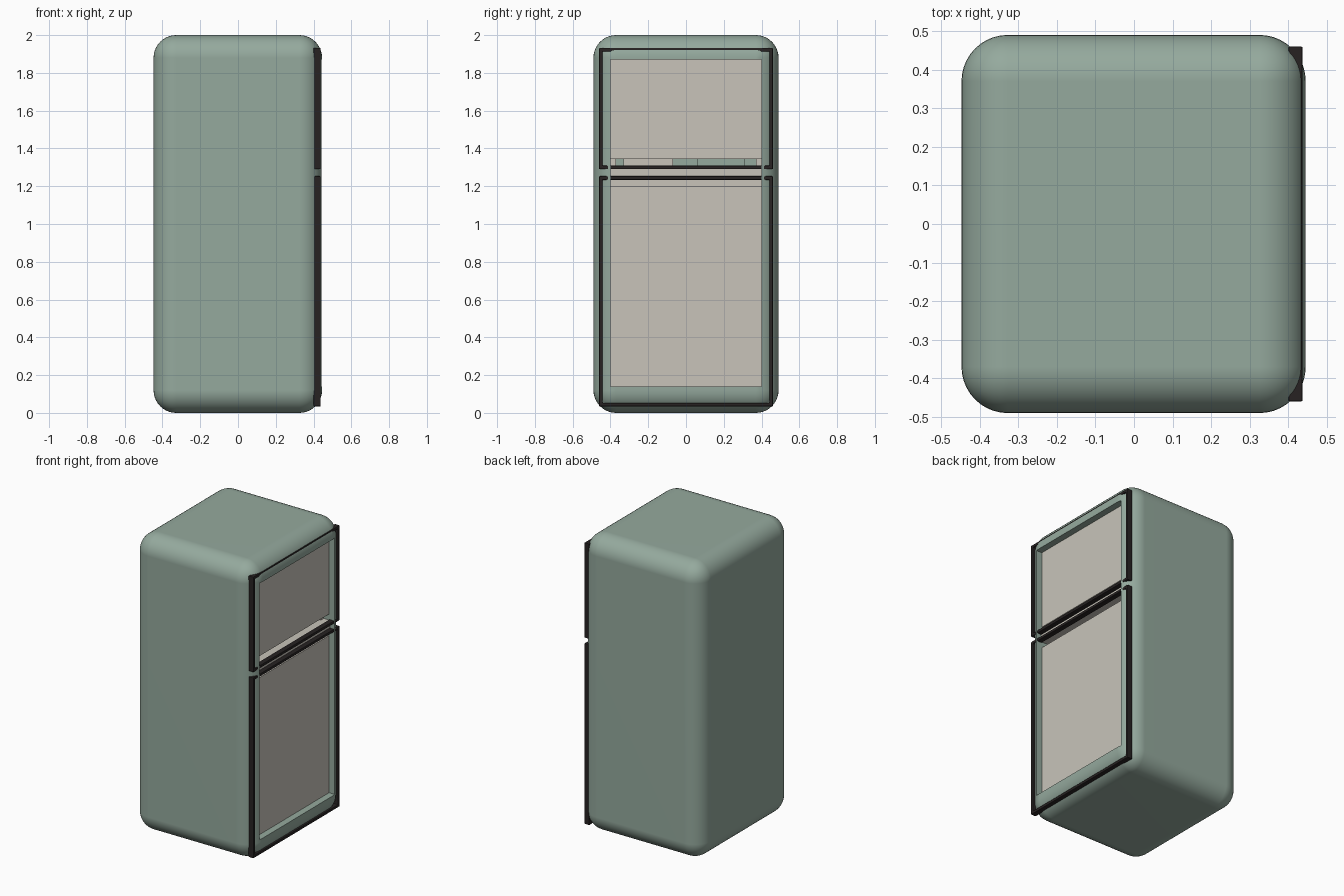
import bpy
import bmesh

if "Cube" in bpy.data.objects:
    bpy.data.objects.remove(bpy.data.objects["Cube"], do_unlink=True)


def material(name, rgb):
    m = bpy.data.materials.new(name)
    m.use_nodes = True
    m.diffuse_color = (*rgb, 1)
    m.node_tree.nodes["Principled BSDF"].inputs["Base Color"].default_value = (*rgb, 1)
    return m


SAGE = material("sage enamel", (0.30, 0.40, 0.34))
CREAM = material("cream liner", (0.58, 0.55, 0.49))
RUBBER = material("black rubber", (0.02, 0.016, 0.016))


def box(name, x, y, z, mat):
    """Box given by its (min, max) on each axis."""
    bm = bmesh.new()
    bmesh.ops.create_cube(bm, size=1)
    for v in bm.verts:
        v.co = [lo + (c + 0.5) * (hi - lo) for c, (lo, hi) in zip(v.co, (x, y, z))]
    mesh = bpy.data.meshes.new(name)
    bm.to_mesh(mesh)
    bm.free()
    mesh.materials.append(mat)
    ob = bpy.data.objects.new(name, mesh)
    bpy.context.collection.objects.link(ob)
    return ob


def activate(ob):
    bpy.ops.object.select_all(action="DESELECT")
    ob.select_set(True)
    bpy.context.view_layer.objects.active = ob


# Rounded cabinet, opened on its right-hand face
cabinet = box("cabinet", (-0.447, 0.445), (-0.49, 0.49), (0, 2), SAGE)
cutter = box("opening_cutter", (-0.3, 0.6), (-0.4, 0.4), (0.14, 1.87), SAGE)
cutter.hide_render = True
bevel = cabinet.modifiers.new("rounding", "BEVEL")
bevel.width = 0.12
bevel.segments = 10
cut = cabinet.modifiers.new("opening", "BOOLEAN")
cut.object = cutter
cut.solver = "EXACT"
activate(cabinet)
for name in ("rounding", "opening"):
    bpy.ops.object.modifier_apply(modifier=name)
bpy.data.objects.remove(cutter, do_unlink=True)
bpy.ops.object.shade_smooth_by_angle(angle=0.6)
cabinet.modifiers.new("even_shading", "WEIGHTED_NORMAL").keep_sharp = True

# Inner panels, divider and lower back wall
box("upper_panel", (0.37, 0.4), (-0.4, 0.4), (1.345, 1.87), CREAM)
box("lower_panel", (0.37, 0.4), (-0.4, 0.4), (0.14, 1.2), CREAM)
box("divider", (-0.3, 0.405), (-0.4, 0.4), (1.24, 1.305), CREAM)
box("lower_back_wall", (-0.3, -0.28), (-0.4, 0.4), (0.14, 1.24), CREAM)

# Small trays and side rails just above the divider
box("left_tray", (0.05, 0.34), (-0.33, -0.07), (1.305, 1.37), CREAM)
box("right_tray", (0.05, 0.34), (0.06, 0.31), (1.305, 1.37), SAGE)
for side, name in ((-1, "front_rail"), (1, "back_rail")):
    ys = sorted((side * 0.37, side * 0.4))
    box(name, (-0.2, 0.36), ys, (1.305, 1.4), CREAM)


# Door seals: rectangular rubber frames sunk into the cabinet face
def seal(name, bottom, top, half=0.46, width=0.019):
    x = (0.4, 0.437)
    ob = box(name, x, (-half, half), (bottom, top), RUBBER)
    hole = box("seal_cutter", (0.3, 0.5), (width - half, half - width),
               (bottom + width, top - width), RUBBER)
    hole.hide_render = True
    mod = ob.modifiers.new("frame", "BOOLEAN")
    mod.object = hole
    mod.solver = "EXACT"
    soft = ob.modifiers.new("soft_edges", "BEVEL")
    soft.width = 0.004
    soft.segments = 2
    activate(ob)
    for mod_name in ("frame", "soft_edges"):
        bpy.ops.object.modifier_apply(modifier=mod_name)
    bpy.data.objects.remove(hole, do_unlink=True)


seal("upper_seal", 1.29, 1.932)
seal("lower_seal", 0.034, 1.253)
